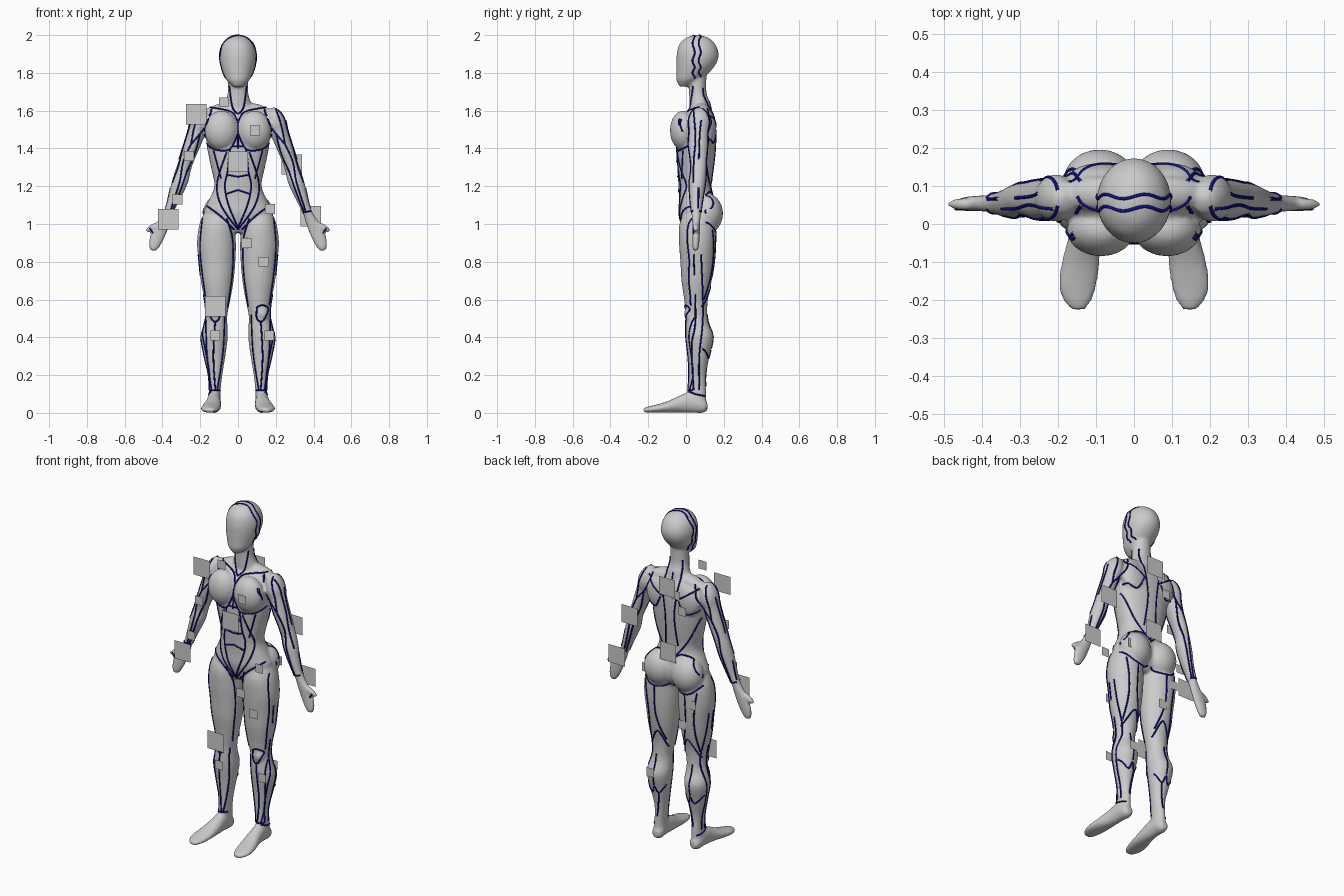
import bpy, bmesh, math
from mathutils import Vector, Matrix
from mathutils.bvhtree import BVHTree


def smooth(pts, n=4):
    """Catmull-Rom interpolation through a list of tuples."""
    v = [Vector(p) for p in pts]
    out = []
    for i in range(len(v) - 1):
        a, b, c, d = v[max(i - 1, 0)], v[i], v[i + 1], v[min(i + 2, len(v) - 1)]
        for k in range(n):
            t = k / n
            out.append(0.5 * (2 * b + (c - a) * t + (2 * a - 5 * b + 4 * c - d) * t * t
                              + (3 * b - a - 3 * c + d) * t ** 3))
    return out + [v[-1]]


bm = bmesh.new()


def loft(secs, sides=(1,), along='z', power=2.0, seg=28):
    """Closed skin of (station, x, other centre, x radius, other radius)."""
    for s in sides:
        rings = []
        for h, x, c, rx, rc in smooth(secs):
            ring = []
            for i in range(seg):
                a = 2 * math.pi * i / seg
                ca, sa = math.cos(a), math.sin(a)
                px = s * (x + rx * math.copysign(abs(ca) ** (2 / power), ca))
                pc = c + rc * math.copysign(abs(sa) ** (2 / power), sa)
                ring.append(bm.verts.new((px, pc, h) if along == 'z' else (px, h, pc)))
            rings.append(ring)
        for r0, r1 in zip(rings, rings[1:]):
            for i in range(seg):
                j = (i + 1) % seg
                bm.faces.new((r0[i], r0[j], r1[j], r1[i]))
        bm.faces.new(rings[0])
        bm.faces.new(rings[-1])


def blob(c, r, tilt=0):
    """Mirrored pair of ellipsoids, tilted about y in degrees."""
    for s in (1, -1):
        m = (Matrix.Translation((s * c[0], c[1], c[2]))
             @ Matrix.Rotation(math.radians(s * tilt), 4, 'Y') @ Matrix.Diagonal((*r, 1)))
        bmesh.ops.create_uvsphere(bm, u_segments=24, v_segments=16, radius=1, matrix=m)


both = (1, -1)
# head and neck
loft([(1.727, 0, -.01, .025, .025), (1.76, 0, .01, .06, .06), (1.80, 0, .035, .079, .086),
      (1.85, 0, .055, .094, .106), (1.90, 0, .062, .097, .111), (1.95, 0, .06, .083, .096),
      (1.985, 0, .06, .05, .06), (2.0, 0, .06, .012, .014)])
loft([(1.56, 0, .08, .10, .06), (1.64, 0, .072, .07, .055), (1.7, 0, .062, .054, .046),
      (1.82, 0, .06, .054, .05)])
# torso
loft([(.955, 0, .05, .05, .055), (1.0, 0, .06, .14, .085), (1.06, 0, .06, .18, .098),
      (1.12, 0, .055, .158, .092), (1.2, 0, .048, .125, .088), (1.3, 0, .05, .143, .096),
      (1.4, 0, .053, .163, .103), (1.5, 0, .06, .17, .098), (1.57, 0, .07, .165, .08),
      (1.61, 0, .075, .12, .055), (1.635, 0, .075, .06, .04)], power=2.3)
blob((.087, -.015, 1.495), (.09, .07, .105))          # chest
blob((.09, .112, 1.055), (.096, .084, .105))          # buttocks
blob((.10, .08, 1.60), (.09, .045, .035), 15)         # trapezius
blob((.09, .115, 1.50), (.085, .045, .10), 10)        # shoulder blade
blob((.205, .068, 1.53), (.052, .062, .09), -16)      # deltoid
# arms
loft([(1.6, .18, .07, .03, .04), (1.54, .20, .068, .05, .055), (1.46, .227, .065, .048, .054),
      (1.4, .249, .064, .045, .052), (1.33, .275, .066, .041, .046), (1.28, .292, .066, .042, .042),
      (1.22, .308, .06, .044, .044), (1.15, .332, .056, .036, .037), (1.09, .355, .054, .028, .03),
      (1.04, .377, .054, .027, .024)], both)
# hands with thumbs
loft([(1.06, .37, .054, .024, .024), (1.02, .388, .054, .034, .022), (.97, .413, .054, .042, .02),
      (.92, .431, .053, .039, .019), (.88, .443, .051, .028, .017), (.858, .447, .05, .014, .012)], both)
blob((.446, .052, .985), (.05, .016, .017), 28)
# legs
loft([(1.08, .11, .06, .06, .06), (1.0, .112, .06, .092, .095), (.9, .114, .06, .103, .097),
      (.8, .111, .06, .097, .09), (.7, .11, .056, .087, .08), (.6, .109, .053, .069, .063),
      (.52, .113, .056, .057, .057), (.47, .118, .06, .062, .061), (.4, .125, .072, .071, .073),
      (.3, .123, .067, .056, .057), (.2, .12, .06, .037, .045), (.12, .123, .058, .031, .048),
      (.05, .125, .062, .033, .045)], both)
blob((.128, .02, .525), (.032, .03, .04))             # knee cap
# feet
loft([(.113, .125, .035, .02, .02), (.09, .125, .04, .034, .04), (.03, .127, .057, .036, .056),
      (-.03, .13, .047, .041, .046), (-.10, .14, .031, .05, .03), (-.16, .148, .022, .05, .021),
      (-.20, .148, .017, .038, .016), (-.224, .147, .014, .02, .012)], both, 'y')

# fuse the parts into one smooth skin
bmesh.ops.recalc_face_normals(bm, faces=bm.faces)
raw = bpy.data.meshes.new("body")
bm.to_mesh(raw)
bm.free()
body = bpy.data.objects.new("body", raw)
bpy.context.collection.objects.link(body)
rm = body.modifiers.new("fuse", 'REMESH')
rm.mode, rm.voxel_size = 'VOXEL', .008
sm = body.modifiers.new("soften", 'SMOOTH')
sm.factor, sm.iterations = .5, 5
skin = bpy.data.meshes.new_from_object(body.evaluated_get(bpy.context.evaluated_depsgraph_get()))
body.modifiers.clear()
body.data = skin
skin.shade_smooth()
tree = BVHTree.FromPolygons([v.co for v in skin.vertices], [p.vertices[:] for p in skin.polygons])

# muscle lines projected onto the skin
ink = bpy.data.materials.new("dark_blue")
ink.diffuse_color = (.005, .005, .25, 1)


def draw(curve, rays):
    runs = [[]]
    for o, d in rays:
        hit = tree.ray_cast(Vector(o), Vector(d))[0]
        if hit is None or (runs[-1] and (hit - runs[-1][-1]).length > .05):
            runs.append([])
        if hit is not None:
            runs[-1].append(hit)
    for r in runs:
        if len(r) > 1:
            sp = curve.splines.new('POLY')
            sp.points.add(len(r) - 1)
            for p, h in zip(sp.points, r):
                p.co = (*h, 1)


def line_object(name):
    curve = bpy.data.curves.new(name, 'CURVE')
    curve.dimensions = '3D'
    curve.bevel_depth, curve.bevel_resolution = .0045, 1
    curve.materials.append(ink)
    bpy.context.collection.objects.link(bpy.data.objects.new(name, curve))
    return curve


def lines(name, views, *paths):
    """Mirrored paths of (x, z), or (y, z) from the side."""
    curve = line_object(name)
    for view in views:
        for path in paths:
            for s in both:
                y = -1 if view == 'front' else 1
                draw(curve, [((s, a, b), (-s, 0, 0)) if view == 'side' else ((s * a, y, b), (0, -y, 0))
                             for a, b in smooth(path, 8)])


lines("chest_lines", ['front'],
      [(0, 1.54), (.03, 1.59), (.1, 1.61), (.17, 1.62)], [(0, 1.54), (0, 1.4)],
      [(0, 1.48), (.04, 1.4), (.1, 1.39), (.16, 1.42), (.175, 1.5), (.14, 1.6)],
      [(0, 1.58), (.03, 1.62), (.045, 1.73)])
lines("belly_lines", ['front'],
      [(0, 1.41), (.04, 1.4), (.055, 1.28), (.07, 1.2), (.05, 1.1), (0, .98)],
      [(0, 1.33), (.055, 1.34)], [(0, 1.25), (.055, 1.26)], [(0, 1.18), (.06, 1.16)],
      [(.06, 1.38), (.11, 1.22), (.09, 1.1), (0, .97)],
      [(.13, 1.39), (.09, 1.24)], [(.17, 1.1), (.09, 1.04), (.02, .97)])
lines("front_leg_lines", ['front'],
      [(.18, 1.09), (.2, .9), (.19, .75), (.165, .57)], [(.06, 1.03), (.03, .92), (.03, .75), (.055, .56)],
      [(.1, .56), (.13, .57), (.16, .55), (.13, .485), (.1, .5), (.1, .56)],
      [(.12, .49), (.13, .3), (.12, .12)], [(.07, .52), (.08, .32), (.11, .12)],
      [(.17, .52), (.165, .32), (.14, .12)], [(.095, .12), (.15, .12)])
lines("arm_lines", ['front', 'back'],
      [(.14, 1.61), (.17, 1.52), (.25, 1.42)], [(.2, 1.61), (.23, 1.52), (.25, 1.42)],
      [(.2, 1.48), (.23, 1.37), (.27, 1.28)], [(.25, 1.42), (.29, 1.33), (.31, 1.22), (.36, 1.06)],
      [(.27, 1.28), (.3, 1.19), (.35, 1.06)], [(.345, 1.06), (.39, 1.07)])
lines("back_lines", ['back'],
      [(0, 1.65), (0, 1.12)], [(.04, 1.72), (.05, 1.58), (.03, 1.4), (.04, 1.22)],
      [(.17, 1.59), (.1, 1.54), (.04, 1.5)], [(.16, 1.45), (.1, 1.43), (.06, 1.5)],
      [(.16, 1.4), (.1, 1.26), (.03, 1.16)])
lines("back_leg_lines", ['back'],
      [(0, 1.13), (.06, 1.17), (.13, 1.15), (.18, 1.08)], [(.01, .98), (.06, .955), (.13, .96), (.19, 1.01)],
      [(.1, .95), (.1, .78), (.06, .62)], [(.17, .97), (.15, .78), (.16, .6)],
      [(.055, .57), (.1, .67), (.165, .56)], [(.12, .52), (.12, .34)],
      [(.065, .34), (.1, .29), (.12, .33), (.14, .29), (.185, .34)], [(.1, .29), (.12, .14)])
lines("side_lines", ['side'],
      [(.04, 1.6), (.05, 1.45), (.04, 1.3), (.04, .95)], [(.08, 1.55), (.07, 1.42), (.065, 1.08)],
      [(.04, .84), (.05, .5), (.03, .35), (.04, .12)], [(.08, .84), (.09, .52), (.07, .3), (.07, .12)],
      [(0, .12), (.05, .1), (.1, .09)])
# head seams
seam = line_object("head_seams")
for y in (.04, .072):
    angles = [-2.35 + 4.7 * i / 60 for i in range(61)]
    draw(seam, [((math.sin(a), y + .006 * math.sin(a * 9), 1.83 + math.cos(a)),
                 (-math.sin(a), 0, -math.cos(a))) for a in angles])

# floating label squares: x, y, z
large = [(-.22, -.03, 1.58), (0, -.07, 1.33), (-.37, 0, 1.025), (-.12, -.04, .565), (.285, .13, 1.315),
         (.385, .11, 1.04), (0, .18, 1.58), (0, .17, 1.185)]
little = [(-.075, -.05, 1.645), (.09, -.09, 1.495), (-.26, 0, 1.36), (-.32, .01, 1.13), (.17, -.04, 1.08),
          (.045, -.04, .9), (.135, -.045, .8), (-.12, -.01, .41), (.165, -.01, .41), (-.05, .17, 1.54),
          (-.09, .165, 1.45), (.15, .165, 1.05), (-.15, .16, .9), (-.08, .15, .76), (.13, .155, .42)]
for size, spots in ((.108, large), (.052, little)):
    for spot in spots:
        me = bpy.data.meshes.new("label_square")
        h = size / 2
        me.from_pydata([(-h, 0, -h), (h, 0, -h), (h, 0, h), (-h, 0, h)], [], [(0, 1, 2, 3)])
        ob = bpy.data.objects.new("label_square", me)
        ob.location = spot
        bpy.context.collection.objects.link(ob)
